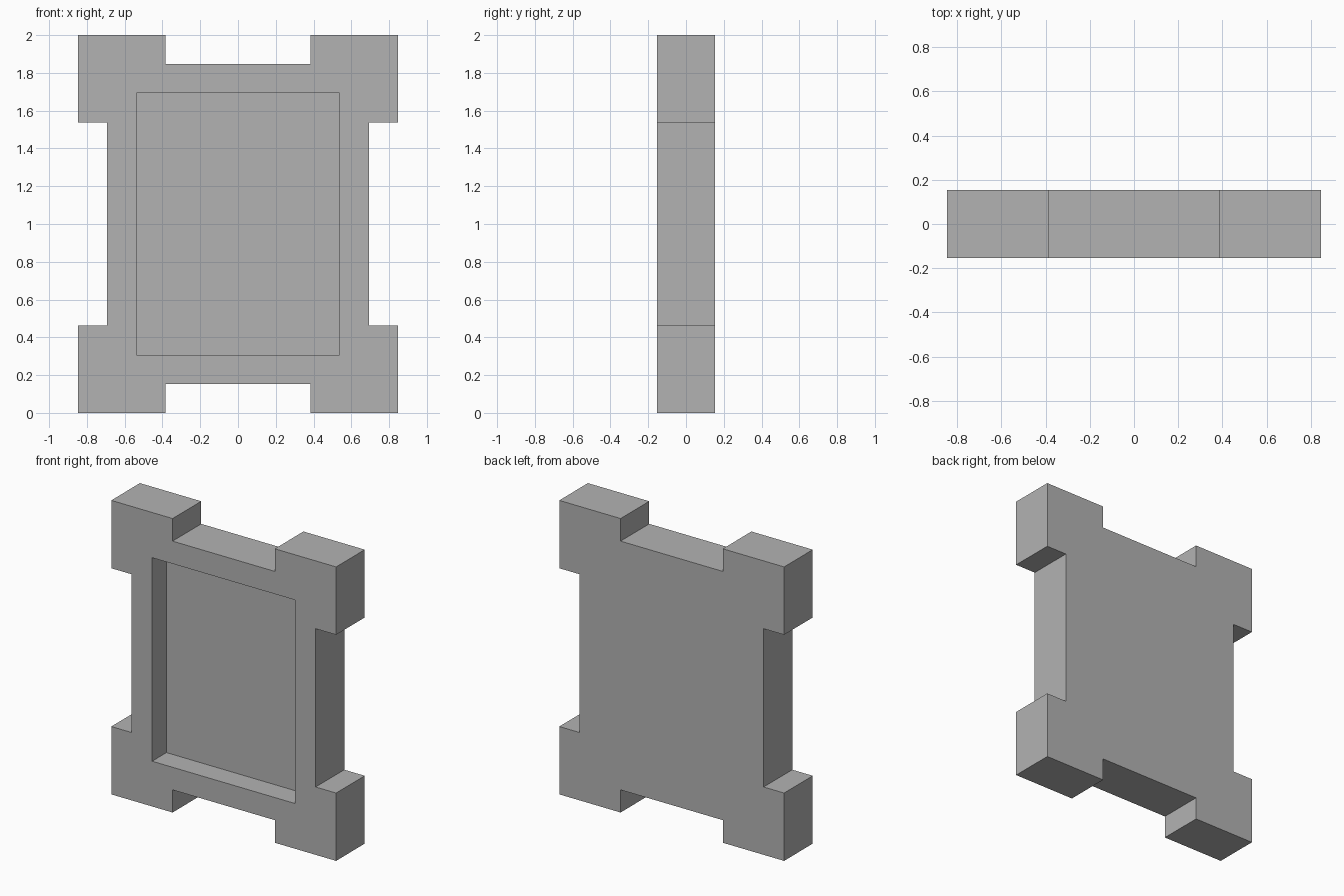
import bpy, bmesh
from mathutils import Matrix

if "Cube" in bpy.data.objects:
    bpy.data.objects.remove(bpy.data.objects["Cube"])

U = 2 / 13  # the plate is 11 x 2 x 13 units

grey = bpy.data.materials.new("plain grey")
grey.use_nodes = True
colour = (0.45, 0.45, 0.45, 1)
grey.diffuse_color = colour
grey.node_tree.nodes["Principled BSDF"].inputs["Base Color"].default_value = colour


def make_object(name, bm):
    bmesh.ops.recalc_face_normals(bm, faces=bm.faces)
    mesh = bpy.data.meshes.new(name)
    bm.to_mesh(mesh)
    bm.free()
    mesh.materials.append(grey)
    obj = bpy.data.objects.new(name, mesh)
    bpy.context.collection.objects.link(obj)
    return obj


# Plate outline: one quarter with its square corner block, mirrored round
quarter = [(4.5, 3.5), (5.5, 3.5), (5.5, 6.5), (2.5, 6.5), (2.5, 5.5)]
half = quarter + [(-x, z) for x, z in reversed(quarter)]
outline = half + [(-x, -z) for x, z in half]

bm = bmesh.new()
front = bm.faces.new([bm.verts.new((x * U, -U, (z + 6.5) * U)) for x, z in outline])
sides = bmesh.ops.extrude_face_region(bm, geom=[front], use_keep_orig=True)["geom"]
moved = [v for v in sides if isinstance(v, bmesh.types.BMVert)]
bmesh.ops.translate(bm, verts=moved, vec=(0, 2 * U, 0))
frame = make_object("frame_plate", bm)

# Rectangular recess in the front, half the plate's thickness deep
bm = bmesh.new()
bmesh.ops.create_cube(bm, size=1, matrix=Matrix.Translation((0, -U, 1))
                      @ Matrix.Diagonal((7 * U, 2 * U, 9 * U, 1)))
cutter = make_object("recess_cutter", bm)
cutter.hide_render = True

cut = frame.modifiers.new("front_recess", "BOOLEAN")
cut.operation = "DIFFERENCE"
cut.solver = "EXACT"
cut.object = cutter
bpy.context.view_layer.objects.active = frame
bpy.ops.object.modifier_apply(modifier=cut.name)
bpy.data.objects.remove(cutter)
